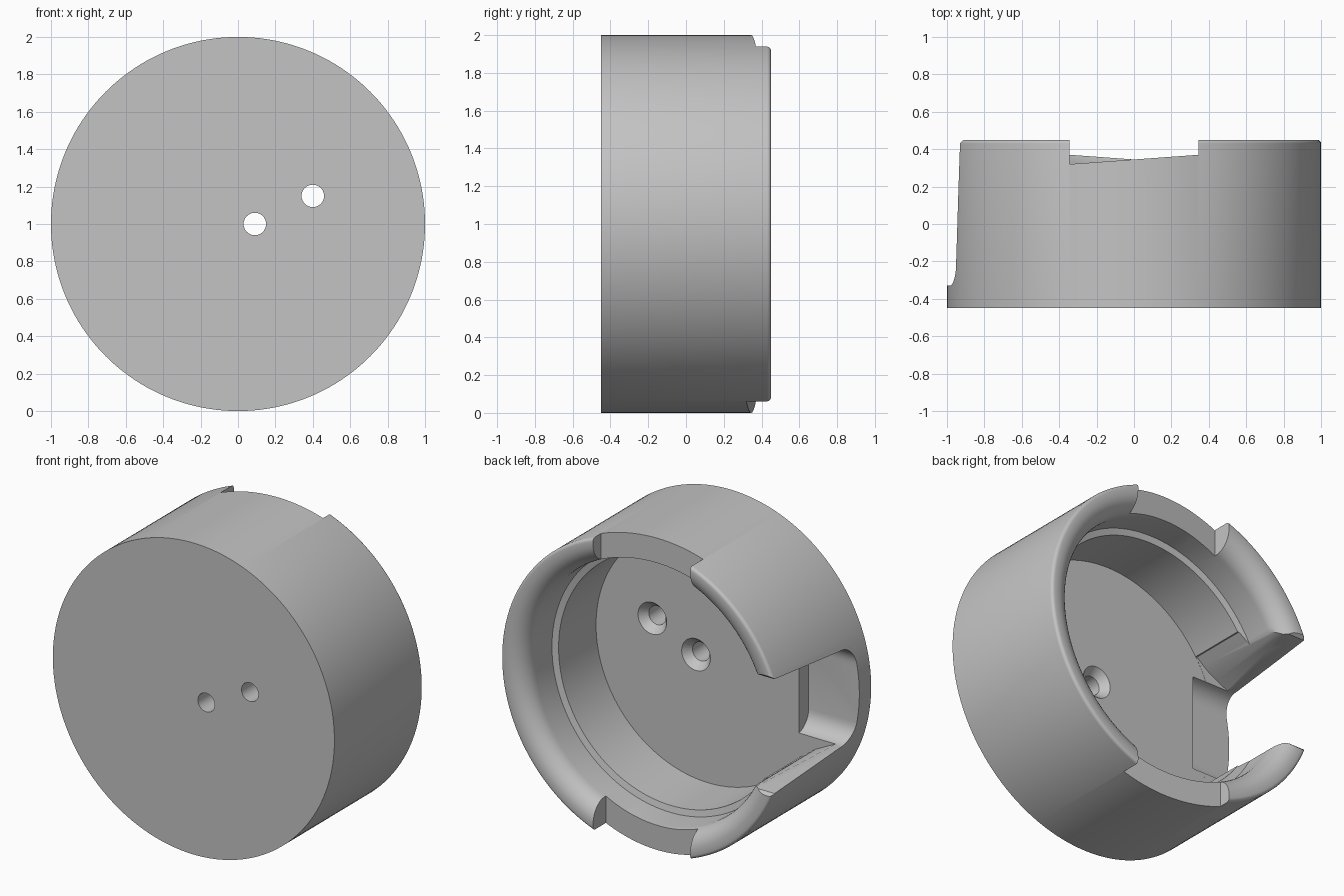
import bpy, bmesh, math
from mathutils import Matrix, Vector

cube = bpy.data.objects.get("Cube")
if cube:
    bpy.data.objects.remove(cube, do_unlink=True)

grey = bpy.data.materials.new("plain grey")
grey.use_nodes = True
colour = (0.55, 0.55, 0.55, 1)
grey.diffuse_color = colour
grey.node_tree.nodes["Principled BSDF"].inputs["Base Color"].default_value = colour


def finish(name, bm):
    bmesh.ops.remove_doubles(bm, verts=bm.verts, dist=0.0001)
    bmesh.ops.recalc_face_normals(bm, faces=bm.faces)
    mesh = bpy.data.meshes.new(name)
    bm.to_mesh(mesh)
    bm.free()
    obj = bpy.data.objects.new(name, mesh)
    bpy.context.collection.objects.link(obj)
    mesh.materials.append(grey)
    return obj


def lathe(name, profile, x=0, z=1, steps=160):
    """Turn (radius, y) points about an axis along y."""
    bm = bmesh.new()
    verts = [bm.verts.new((x + r, y, z)) for r, y in profile]
    edges = [bm.edges.new(pair) for pair in zip(verts, verts[1:])]
    bmesh.ops.spin(bm, geom=verts + edges, cent=(x, 0, z), axis=(0, 1, 0),
                   angle=math.tau, steps=steps, use_duplicate=False)
    return finish(name, bm)


def prism(name, outline, place, start, end):
    """Sweep a 2D outline from start to end; place maps (u, v, depth) to 3D."""
    bm = bmesh.new()
    face = bm.faces.new([bm.verts.new(place(u, v, start)) for u, v in outline])
    made = bmesh.ops.extrude_face_region(bm, geom=[face])["geom"]
    shift = Vector(place(0, 0, end)) - Vector(place(0, 0, start))
    bmesh.ops.translate(bm, vec=shift,
                        verts=[g for g in made if isinstance(g, bmesh.types.BMVert)])
    return finish(name, bm)


def arc(cx, cy, radius, a0, a1, n=8):
    angles = [math.radians(a0 + (a1 - a0) * i / n) for i in range(n + 1)]
    return [(cx + radius * math.cos(a), cy + radius * math.sin(a)) for a in angles]


def mirrored(half):
    return half + [(-u, v) for u, v in reversed(half)]


# Round cup with rounded lip and an inner ledge
BACK, FLOOR, RIM = -0.45, -0.23, 0.45
profile = [(0, BACK), (1, BACK)]
profile += arc(0.98, RIM - 0.02, 0.02, 0, 90, 4)
profile += arc(0.96, RIM - 0.12, 0.12, 90, 180, 10)
profile += [(0.84, 0.16), (0.80, 0.15), (0.80, FLOOR), (0, FLOOR)]
cup = lathe("round_cup", profile)

cutters = []

# Sloped notches in the rim, top and bottom
ramp = [(-0.345, 0.32), (0.345, 0.37), (0.345, 0.6), (-0.345, 0.6)]
for side in (1, -1):
    cutters.append(prism("rim_notch_cutter", ramp,
                         lambda u, v, d, s=side: (s * u, v, 1 + s * d), 0.6, 1.2))

# Side slot with rounded bottom corners
slot = [(0.39, 0.6), (0.385, RIM), (0.367, RIM - 0.02), (0.31, -0.2)]
slot += arc(0.19, -0.21, 0.12, 0, -90)
cutters.append(prism("side_slot_cutter", mirrored(slot),
                     lambda u, v, d: (d, v, 1 + u), -1.2, -0.64))

# Flare where the slot meets the inner wall
flare = [(0.31, -0.9), (0.35, -0.82), (0.38, -0.76), (0.41, -0.72),
         (0.45, -0.67), (0.45, -0.5)]
cutters.append(prism("slot_flare_cutter", mirrored(flare),
                     lambda u, v, d: (v, d, 1 + u), FLOOR + 0.001, 0.6))

# Countersunk screw holes
hole = [(0, -0.6), (0.06, -0.6), (0.06, -0.28), (0.102, FLOOR), (0.102, -0.1), (0, -0.1)]
for x, z in ((0.09, 1.0), (0.40, 1.15)):
    cutters.append(lathe("screw_hole_cutter", hole, x, z, 40))

# Cut everything and clean up
bpy.ops.object.select_all(action='DESELECT')
bpy.context.view_layer.objects.active = cup
cup.select_set(True)
for cutter in cutters:
    cutter.hide_render = True
    mod = cup.modifiers.new("cut", 'BOOLEAN')
    mod.operation = 'DIFFERENCE'
    mod.solver = 'EXACT'
    mod.object = cutter
    bpy.ops.object.modifier_apply(modifier=mod.name)
    bpy.data.objects.remove(cutter, do_unlink=True)

bpy.ops.object.shade_smooth_by_angle(angle=math.radians(30))
